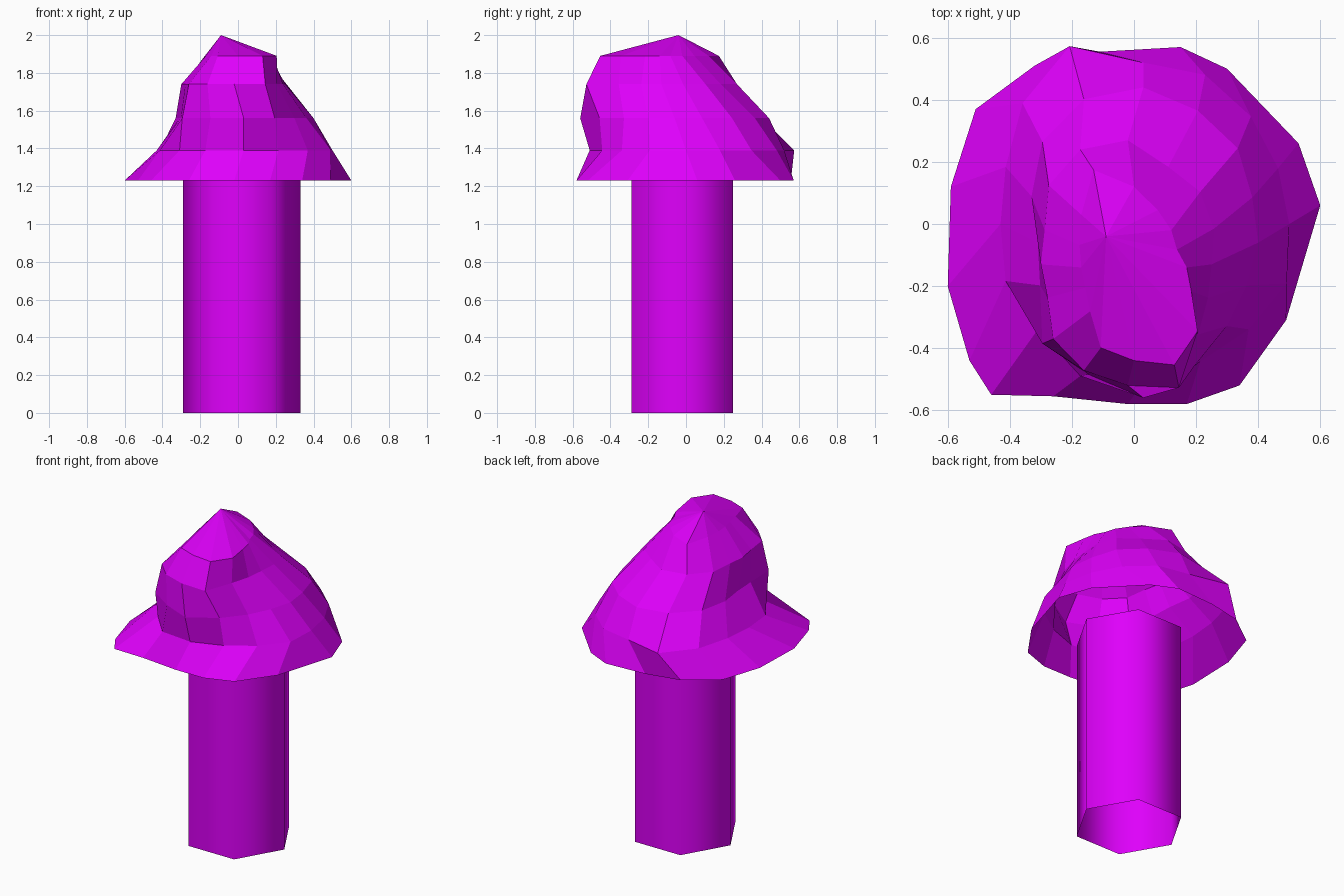
import bpy, bmesh, math

if "Cube" in bpy.data.objects:
    bpy.data.objects.remove(bpy.data.objects["Cube"])

mat = bpy.data.materials.new("purple")
mat.diffuse_color = (0.74, 0.0, 0.97, 1)
mat.use_nodes = True
mat.node_tree.nodes["Principled BSDF"].inputs["Base Color"].default_value = mat.diffuse_color


def finish(name, bm, smooth):
    mesh = bpy.data.meshes.new(name)
    bmesh.ops.recalc_face_normals(bm, faces=bm.faces)
    for f in bm.faces:
        f.smooth = smooth
    bm.to_mesh(mesh)
    bm.free()
    mesh.materials.append(mat)
    ob = bpy.data.objects.new(name, mesh)
    bpy.context.collection.objects.link(ob)
    return ob


# Stem: open six-sided tube
bm = bmesh.new()
ring = [(0.02 + 0.31 * math.cos(math.radians(60 * i)),
         -0.02 + 0.31 * math.sin(math.radians(60 * i))) for i in range(6)]
low = [bm.verts.new((x, y, 0)) for x, y in ring]
high = [bm.verts.new((x, y, 1.23)) for x, y in ring]
for i in range(6):
    j = (i + 1) % 6
    bm.faces.new((low[i], low[j], high[j], high[i]))
finish("stem", bm, True)

# Cap: open, lumpy shell; an uneven rim, then rings of radii about a drifting centre
rim = [(.60, .06), (.53, .26), (.30, .50), (.15, .57), (-.11, .555), (-.32, .51),
       (-.51, .37), (-.59, .12), (-.60, -.20), (-.53, -.44), (-.46, -.55),
       (-.26, -.555), (-.02, -.58), (.17, -.58), (.34, -.52), (.49, -.31)]
rings = [
    (1.39, .03, 0, (.47, .47, .49, .52, .52, .62, .55, .48,
                    .46, .48, .48, .53, .51, .48, .48, .50)),
    (1.56, .03, -.06, (.37, .38, .43, .46, .50, .50, .46, .39,
                       .34, .36, .46, .46, .50, .43, .38, .36)),
    (1.74, -.02, -.13, (.27, .30, .33, .34, .40, .40, .36, .29,
                        .28, .28, .34, .37, .39, .43, .32, .28)),
    (1.89, 0, -.14, (.17, .15, .17, .20, .26, .34, .24, .19,
                     .17, .17, .20, .28, .30, .34, .29, .20)),
]
bm = bmesh.new()
loops = [[bm.verts.new((x, y, 1.23)) for x, y in rim]]
for z, cx, cy, radii in rings:
    loops.append([bm.verts.new((cx + r * math.cos(math.tau * i / 16),
                                cy + r * math.sin(math.tau * i / 16), z))
                  for i, r in enumerate(radii)])
apex = bm.verts.new((-.09, -.04, 2))
for i in range(16):
    j = (i + 1) % 16
    for a, b in zip(loops, loops[1:]):
        bm.faces.new((a[i], a[j], b[j], b[i]))
    bm.faces.new((loops[-1][i], loops[-1][j], apex))
finish("mushroom_cap", bm, False)
